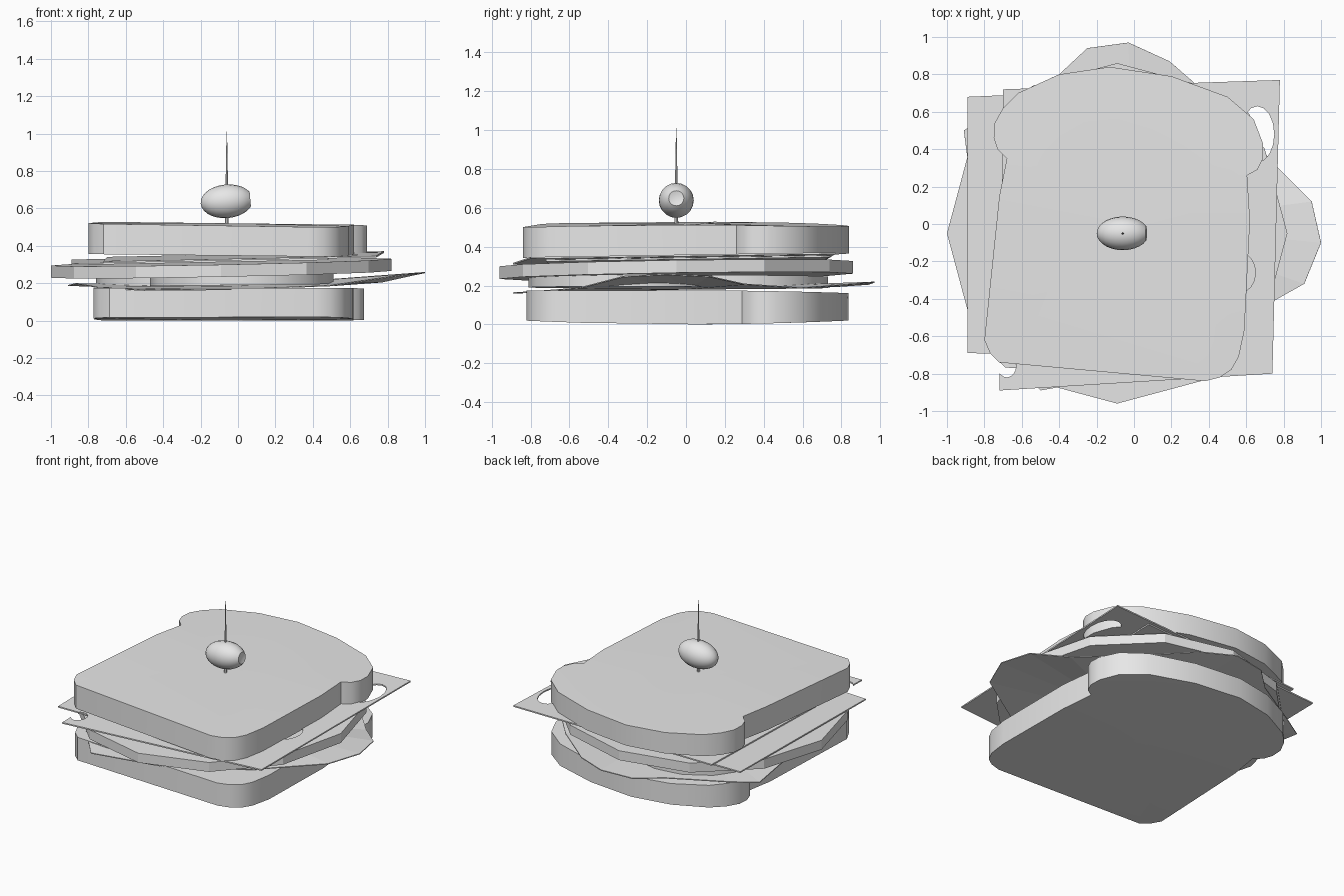
import bpy, bmesh, math
from mathutils import Vector, Matrix

old = bpy.data.objects.get("Cube")
if old:
    bpy.data.objects.remove(old, do_unlink=True)

GREY = (0.8, 0.8, 0.8, 1.0)
mat = bpy.data.materials.new("light_grey")
mat.use_nodes = True
mat.diffuse_color = GREY
mat.node_tree.nodes["Principled BSDF"].inputs["Base Color"].default_value = GREY


def finish(name, bm, smooth=None):
    """Turn a bmesh into a named object with the shared material."""
    bmesh.ops.recalc_face_normals(bm, faces=bm.faces)
    mesh = bpy.data.meshes.new(name)
    bm.to_mesh(mesh)
    bm.free()
    mesh.materials.append(mat)
    obj = bpy.data.objects.new(name, mesh)
    bpy.context.collection.objects.link(obj)
    if smooth:
        bpy.ops.object.select_all(action='DESELECT')
        obj.select_set(True)
        bpy.context.view_layer.objects.active = obj
        bpy.ops.object.shade_smooth_by_angle(angle=math.radians(smooth))
    return obj


def slab(name, outline, low, high, smooth=None):
    """Closed slab over an outline; low and high give z at (x, y)."""
    bm = bmesh.new()
    n = len(outline)
    cx = sum(p[0] for p in outline) / n
    cy = sum(p[1] for p in outline) / n
    rings, mids = [], []
    for f in (low, high):
        rings.append([bm.verts.new((x, y, f(x, y))) for x, y in outline])
        mids.append(bm.verts.new((cx, cy, f(cx, cy))))
    for i in range(n):
        j = (i + 1) % n
        bm.faces.new((rings[0][i], rings[0][j], rings[1][j], rings[1][i]))
        for ring, mid in zip(rings, mids):
            bm.faces.new((ring[i], ring[j], mid))
    return finish(name, bm, smooth)


def disc(cx, cy, rx, ry, sides):
    return [(cx + rx * math.cos(2 * math.pi * i / sides),
             cy + ry * math.sin(2 * math.pi * i / sides)) for i in range(sides)]


def turned(points, degrees, centre):
    rot = Matrix.Rotation(math.radians(degrees), 2)
    c = Vector(centre)
    return [tuple(rot @ (Vector(p) - c) + c) for p in points]


# Bread slices share one loaf outline
loaf = [(-0.80, -0.62), (-0.77, -0.69), (-0.72, -0.74), (0.38, -0.84), (0.46, -0.82),
        (0.52, -0.78), (0.56, -0.71), (0.59, -0.57), (0.62, 0.02), (0.605, 0.26),
        (0.66, 0.29), (0.69, 0.35), (0.69, 0.43), (0.64, 0.56), (0.50, 0.68),
        (0.20, 0.79), (-0.13, 0.84), (-0.40, 0.80), (-0.62, 0.70), (-0.70, 0.62),
        (-0.745, 0.54), (-0.75, 0.46), (-0.73, 0.40), (-0.68, 0.35), (-0.72, 0.15)]
slab("bottom_bread", turned(loaf, 2.5, (-0.07, 0)),
     lambda x, y: 0.02 * (y / 0.84) ** 2,
     lambda x, y: 0.175 - 0.02 * max(0, y) ** 2, 35)
slab("top_bread", loaf,
     lambda x, y: 0.355 - 0.01 * x + 0.01 * y,
     lambda x, y: 0.52 - 0.015 * (y / 0.84) ** 2 - 0.012 * x, 35)

# Lettuce leaf: thin fan with a raised, uneven rim
rim = [(1.0, -.1, .26), (.95, .12, .25), (.77, .3, .21), (.5, .6, .19), (.19, .87, .21),
       (-.03, .97, .22), (-.25, .94, .21), (-.4, .8, .2), (-.75, .6, .19), (-.91, .5, .19),
       (-.87, .2, .2), (-.8, -.2, .19), (-.75, -.6, .18), (-.5, -.89, .165),
       (0, -.8, .17), (.5, -.55, .19), (.91, -.32, .25)]
bm = bmesh.new()
mid = bm.verts.new((0, 0, 0.185))
edge = [bm.verts.new(p) for p in rim]
for a, b in zip(edge, edge[1:] + edge[:1]):
    bm.faces.new((mid, a, b))
leaf = finish("lettuce_leaf", bm)
mod = leaf.modifiers.new("thickness", 'SOLIDIFY')
mod.thickness = 0.006

# Tomato slices
for name, cx, cy in (("front_tomato", 0.02, -0.32), ("back_tomato", -0.27, 0.24)):
    slab(name, disc(cx, cy, 0.49, 0.49, 16),
         lambda x, y: 0.19 + 0.01 * x, lambda x, y: 0.25 + 0.015 * x, 35)

# Meat slice: thick twelve-sided disc, slightly tilted
slab("meat_slice", disc(-0.09, -0.05, 0.91, 0.91, 12),
     lambda x, y: 0.25 + 0.02 * x + 0.015 * y,
     lambda x, y: 0.315 + 0.02 * x + 0.015 * y)

# Cheese slices with round holes
hole_list = [(0.66, 0.48, 0.09, 0.15), (0.56, -0.26, 0.09, 0.11), (-0.68, -0.76, 0.05, 0.06)]
cutters = []
for i, (x, y, rx, ry) in enumerate(hole_list):
    cut = slab(f"hole_cutter_{i}", disc(x, y, rx, ry, 16), lambda x, y: 0.2, lambda x, y: 0.5)
    cut.hide_render = True
    cut.hide_viewport = True
    cut.display_type = 'WIRE'
    cutters.append(cut)

sheets = [("lower_cheese", [(-0.89, -0.69), (0.48, -0.72), (0.50, 0.74), (-0.89, 0.68)], 0.325),
          ("upper_cheese", [(-0.72, -0.89), (0.74, -0.80), (0.78, 0.77), (-0.70, 0.72)], 0.335)]
for name, corners, z in sheets:
    sheet = slab(name, corners,
                 lambda x, y: z + 0.02 * x + 0.015 * y,
                 lambda x, y: z + 0.009 + 0.02 * x + 0.015 * y)
    if name == "upper_cheese":
        for cut in cutters:
            mod = sheet.modifiers.new("hole", 'BOOLEAN')
            mod.operation = 'DIFFERENCE'
            mod.solver = 'EXACT'
            mod.object = cut

# Olive with a dimpled end
bm = bmesh.new()
bmesh.ops.create_uvsphere(bm, u_segments=20, v_segments=14, radius=1)
for v in bm.verts:
    if v.co.z > 0.96:
        v.co.z = 0.86
tilt = Matrix.Rotation(math.radians(-5), 4, 'Y')
shape = Matrix.Diagonal((0.09, 0.09, 0.14, 1))
lay = Matrix.Rotation(math.radians(90), 4, 'Y')
bm.transform(Matrix.Translation((-0.06, -0.05, 0.638)) @ tilt @ lay @ shape)
finish("olive", bm, 40)

# Cocktail pick: straight shaft with a long tapered point
bm = bmesh.new()
for r1, r2, z1, z2 in ((0.011, 0.009, 0.40, 0.70), (0.007, 0.0015, 0.70, 1.01)):
    bmesh.ops.create_cone(bm, cap_ends=True, segments=8, radius1=r1, radius2=r2,
                          depth=z2 - z1,
                          matrix=Matrix.Translation((-0.06, -0.05, (z1 + z2) / 2)))
finish("pick", bm, 40)
